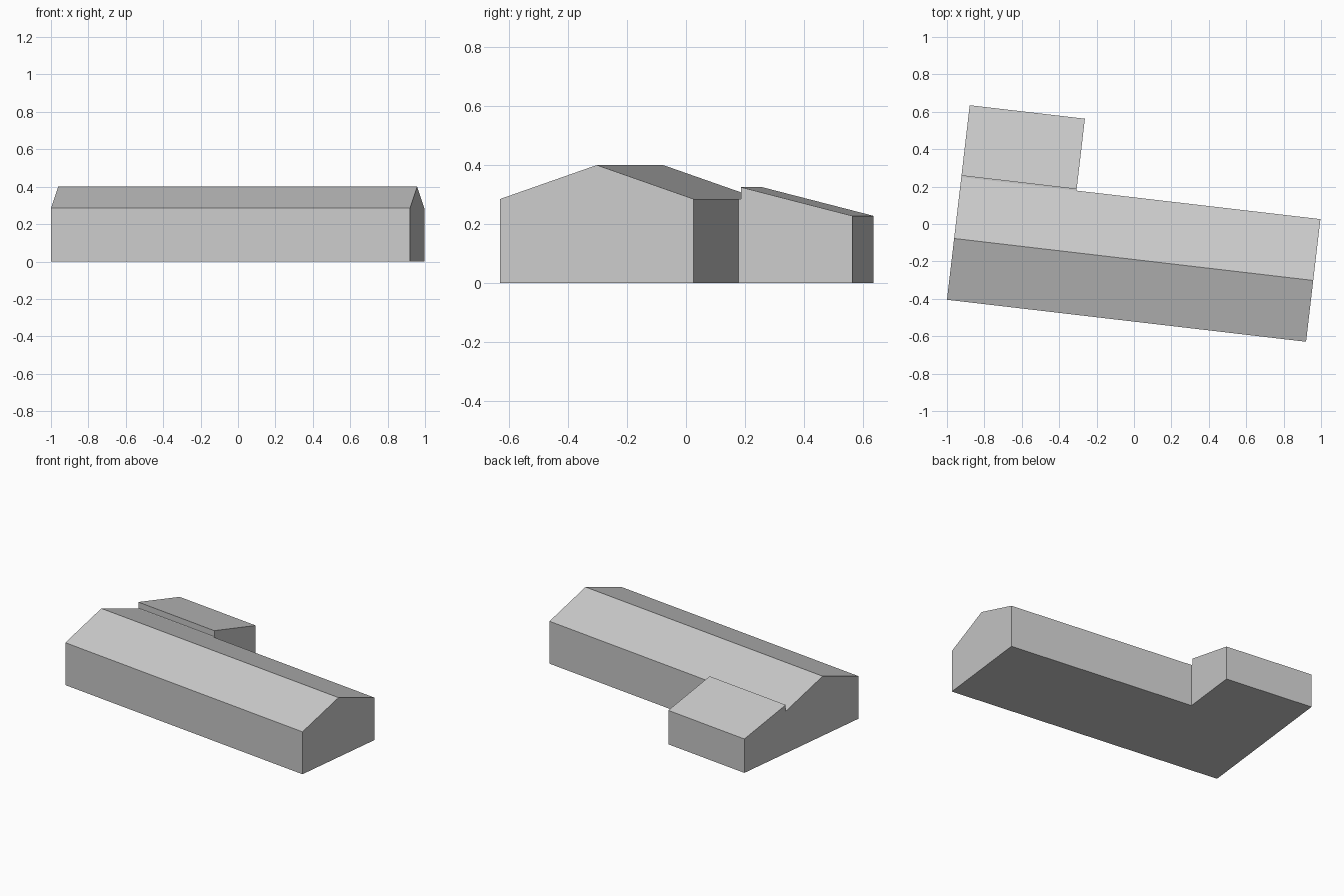
import bpy, bmesh, math
from mathutils import Matrix

cube = bpy.data.objects.get("Cube")
if cube:
    bpy.data.objects.remove(cube)

grey = bpy.data.materials.new("plain grey")
grey.use_nodes = True
colour = (0.6, 0.6, 0.6, 1)
grey.diffuse_color = colour
grey.node_tree.nodes["Principled BSDF"].inputs["Base Color"].default_value = colour

# Both parts share the long building's front left corner and heading
PLACE = Matrix.Translation((-1, -0.405, 0)) @ Matrix.Rotation(math.radians(-6.67), 4, 'Z')
WIDTH = 0.66
EAVE = 0.285


def extrude_profile(name, profile, length):
    """Extrude a (depth, height) outline along the building's length."""
    bm = bmesh.new()
    face = bm.faces.new([bm.verts.new((0, y, z)) for y, z in profile])
    moved = bmesh.ops.extrude_face_region(bm, geom=[face])["geom"]
    bmesh.ops.translate(bm, vec=(length, 0, 0),
                        verts=[v for v in moved if isinstance(v, bmesh.types.BMVert)])
    if face.is_valid and len(face.link_loops if hasattr(face, "link_loops") else face.loops) == 0:
        bm.faces.remove(face)
    bmesh.ops.recalc_face_normals(bm, faces=bm.faces)
    bm.transform(PLACE)
    mesh = bpy.data.meshes.new(name)
    bm.to_mesh(mesh)
    bm.free()
    mesh.materials.append(grey)
    obj = bpy.data.objects.new(name, mesh)
    bpy.context.collection.objects.link(obj)
    return obj


# Long hall with a gabled roof
extrude_profile("main_hall", [(0, 0), (WIDTH, 0), (WIDTH, EAVE),
                              (WIDTH / 2, 0.4), (0, EAVE)], 1.933)

# Rear annex with a single-pitch roof, its high wall just behind the eave
extrude_profile("rear_annex", [(WIDTH, 0), (1.047, 0), (1.047, 0.228),
                               (WIDTH + 0.008, 0.325), (WIDTH + 0.008, EAVE),
                               (WIDTH, EAVE)], 0.62)
